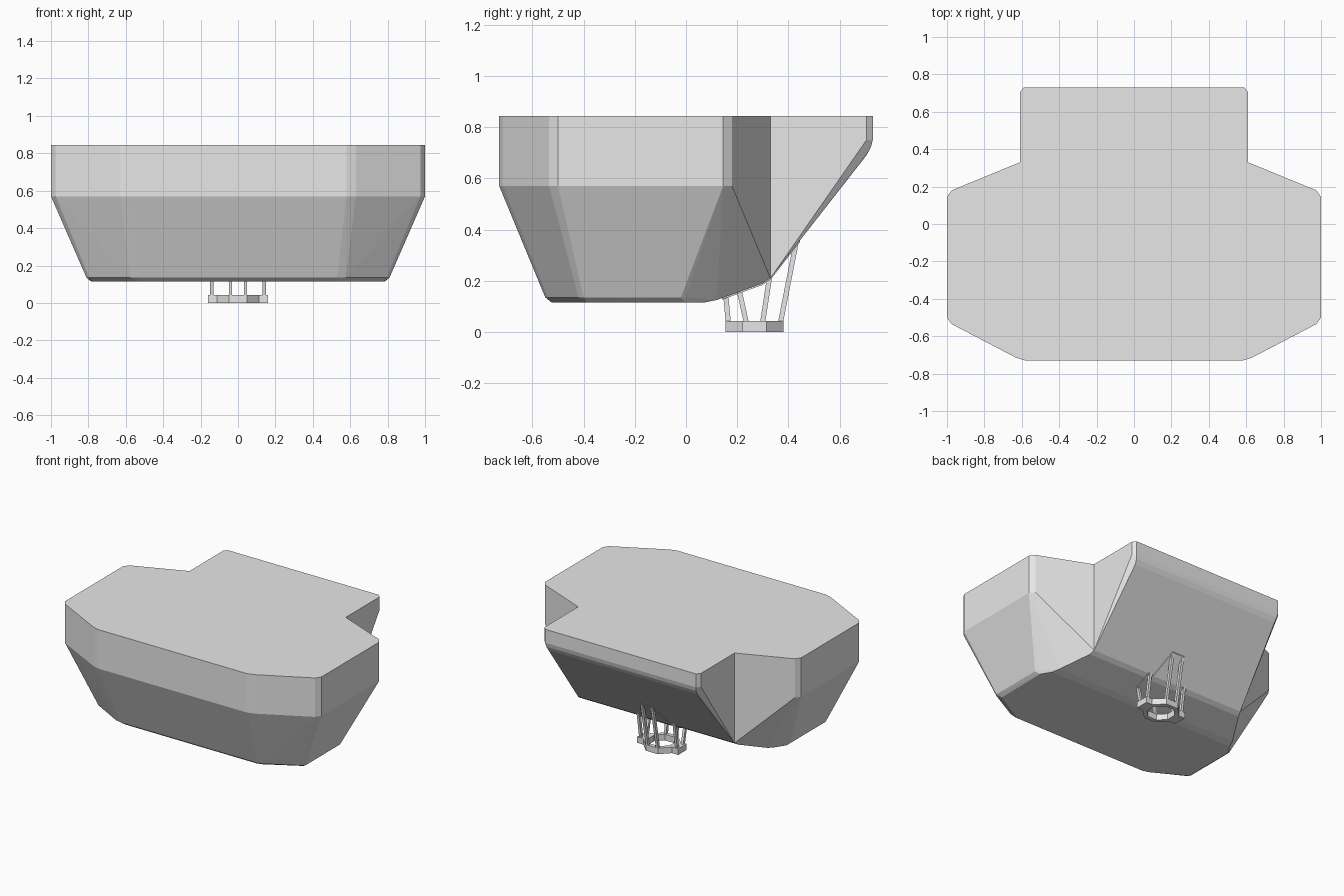
import bpy, bmesh, math
from mathutils import Vector

if "Cube" in bpy.data.objects:
    bpy.data.objects.remove(bpy.data.objects["Cube"])

grey = bpy.data.materials.new("light_grey")
grey.diffuse_color = (0.8, 0.8, 0.8, 1)
grey.use_nodes = True
grey.node_tree.nodes["Principled BSDF"].inputs["Base Color"].default_value = grey.diffuse_color


def finish(bm, name):
    me = bpy.data.meshes.new(name)
    bm.to_mesh(me)
    bm.free()
    me.materials.append(grey)
    ob = bpy.data.objects.new(name, me)
    bpy.context.collection.objects.link(ob)
    return ob


def hull(name, pts, open_y=None):
    """Convex solid from points mirrored in x; faces lying on y = open_y are removed."""
    bm = bmesh.new()
    for x, y, z in pts:
        bm.verts.new((x, y, z))
        bm.verts.new((-x, y, z))
    res = bmesh.ops.convex_hull(bm, input=bm.verts[:])
    junk = {g for g in res["geom_interior"] + res["geom_unused"]
            if isinstance(g, bmesh.types.BMVert)}
    bmesh.ops.delete(bm, geom=list(junk), context='VERTS')
    bmesh.ops.recalc_face_normals(bm, faces=bm.faces[:])
    bmesh.ops.dissolve_limit(bm, angle_limit=math.radians(0.5),
                             verts=bm.verts[:], edges=bm.edges[:])
    if open_y is not None:
        cut = [f for f in bm.faces if all(abs(v.co.y - open_y) < 1e-4 for v in f.verts)]
        bmesh.ops.delete(bm, geom=cut, context='FACES_ONLY')
    return finish(bm, name)


TOP, SEAM = 0.845, 0.33

# main hull: vertical upper band, tapered lower band, chamfered floor and ramp
outline = [(1, .145), (1, -.50), (.975, -.535), (.63, -.715), (.58, -.73), (.975, .18)]
lower = [(.81, -.02), (.81, -.40), (.795, -.42), (.575, -.54), (.53, -.55), (.80, .0)]
floor = [(.785, .0), (.78, -.385), (.55, -.515), (.51, -.525), (.74, .07)]
pts = [(x, y, z) for x, y in outline for z in (TOP, .57)]
pts += [(x, y, .135) for x, y in lower] + [(x, y, .115) for x, y in floor]
pts += [(.72, .12, .125), (.62, .30, .19), (.61, SEAM, .21), (.61, SEAM, TOP)]
hull("main_hull", pts, SEAM)

# rear hull with the long sloping underside
hull("rear_hull", [(.61, SEAM, .21), (.61, SEAM, TOP),
                   (.61, .705, TOP), (.59, .73, TOP), (.61, .705, .75), (.59, .73, .75),
                   (.585, .722, .72), (.58, .705, .69)], SEAM)

PROFILE = [(.07, .115), (.12, .125), (.30, .19), (.33, .21), (.705, .69)]


def under(y):
    """Height of the underside at y."""
    for (a, za), (b, zb) in zip(PROFILE, PROFILE[1:]):
        if y <= b:
            return za + (zb - za) * (y - a) / (b - a)
    return PROFILE[-1][1]


# mounting plate following the underside
bm = bmesh.new()
for y0, w0, y1, w1 in [(.14, .05, .205, .115), (.205, .16, .30, .16),
                       (.30, .16, .33, .16), (.33, .115, .445, .05)]:
    top = [bm.verts.new((x, y, under(y) + .004)) for x, y in
           ((-w0, y0), (w0, y0), (w1, y1), (-w1, y1))]
    bot = [bm.verts.new(v.co - Vector((0, 0, .01))) for v in top]
    bm.faces.new(top)
    bm.faces.new(bot[::-1])
    for i in range(4):
        j = (i + 1) % 4
        bm.faces.new((top[i], bot[i], bot[j], top[j]))
bmesh.ops.recalc_face_normals(bm, faces=bm.faces[:])
finish(bm, "mounting_plate")

# octagonal outlet ring
CY, H = .268, .043
bm = bmesh.new()
loops = []
for r in (.113, .085):
    for z in (0, H):
        loops.append([bm.verts.new((r / math.cos(math.pi / 8) * math.cos(a),
                                    CY + r / math.cos(math.pi / 8) * math.sin(a), z))
                      for a in (math.pi / 8 + i * math.pi / 4 for i in range(8))])
ob_, ot, ib, it = loops
for a, b in ((ob_, ot), (ot, it), (it, ib), (ib, ob_)):
    for i in range(8):
        j = (i + 1) % 8
        bm.faces.new((a[i], a[j], b[j], b[i]))
bmesh.ops.recalc_face_normals(bm, faces=bm.faces[:])
finish(bm, "outlet_ring")


def bar(name, p, q, w, d):
    """Box bar with level ends from p to q, w wide in x and d deep in y."""
    bm = bmesh.new()
    ends = [[bm.verts.new((c[0] + sx * w / 2, c[1] + sy * d / 2, c[2]))
             for sx, sy in ((-1, -1), (1, -1), (1, 1), (-1, 1))] for c in (p, q)]
    bm.faces.new(ends[0])
    bm.faces.new(ends[1])
    for i in range(4):
        j = (i + 1) % 4
        bm.faces.new((ends[0][i], ends[0][j], ends[1][j], ends[1][i]))
    bmesh.ops.recalc_face_normals(bm, faces=bm.faces[:])
    finish(bm, name)


# side tabs and struts up to the hull
for s, side in ((-1, "left"), (1, "right")):
    bar(side + "_tab", (s * .136, CY, 0), (s * .136, CY, H), .048, .094)
    for x, y0, y1, part in ((.04, .165, .155, "front"), (.14, .235, .207, "mid_front"),
                            (.14, .30, .327, "mid_rear"), (.04, .37, .43, "rear")):
        bar(f"{side}_{part}_strut", (s * x, y0, H - .003), (s * x, y1, under(y1) + .01),
            .018, .02)
